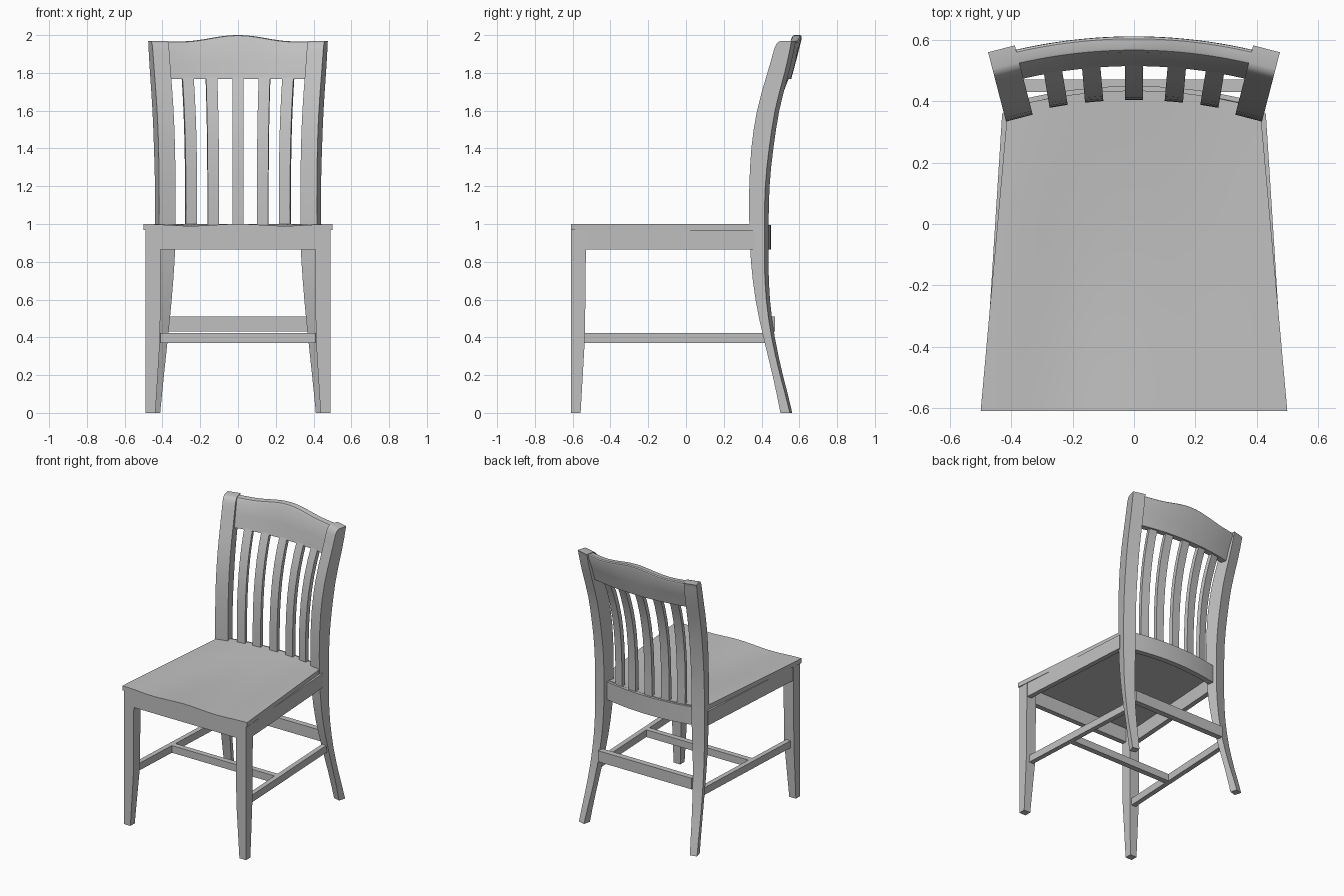
import bpy, bmesh, math

if "Cube" in bpy.data.objects:
    bpy.data.objects.remove(bpy.data.objects["Cube"])

wood = bpy.data.materials.new("plain grey")
wood.diffuse_color = (0.53, 0.53, 0.53, 1)
wood.use_nodes = True
wood.node_tree.nodes["Principled BSDF"].inputs["Base Color"].default_value = wood.diffuse_color

YC = -1.1  # centre of the arc that the whole chair back follows


def loft(name, rings):
    """Skin a list of equal-length closed rings and cap both ends."""
    bm = bmesh.new()
    vs = [[bm.verts.new(p) for p in ring] for ring in rings]
    n = len(vs[0])
    for a, b in zip(vs, vs[1:]):
        for i in range(n):
            j = (i + 1) % n
            bm.faces.new((a[i], a[j], b[j], b[i]))
    bm.faces.new(vs[0])
    bm.faces.new(vs[-1])
    bmesh.ops.recalc_face_normals(bm, faces=bm.faces)
    me = bpy.data.meshes.new(name)
    bm.to_mesh(me)
    bm.free()
    me.materials.append(wood)
    ob = bpy.data.objects.new(name, me)
    bpy.context.collection.objects.link(ob)
    bpy.ops.object.select_all(action='DESELECT')
    ob.select_set(True)
    bpy.context.view_layer.objects.active = ob
    bpy.ops.object.shade_smooth_by_angle(angle=math.radians(30))
    return ob


def rect(x0, x1, y0, y1, z):
    return [(x0, y0, z), (x1, y0, z), (x1, y1, z), (x0, y1, z)]


def box(name, x0, x1, y0, y1, z0, z1):
    return loft(name, [rect(x0, x1, y0, y1, z0), rect(x0, x1, y0, y1, z1)])


def polar(r, t, deg, z):
    """Point at radius r and sideways offset t on the back arc."""
    a = math.radians(deg)
    return (r * math.sin(a) + t * math.cos(a),
            YC + r * math.cos(a) - t * math.sin(a), z)


def mirrored(points, s):
    return [(s * x, y, z) for x, y, z in points]


def arc_part(name, half_angle, section, steps=24):
    """Sweep a (y, z) section along the back arc; section depends on x."""
    rings = []
    for i in range(steps + 1):
        deg = half_angle * (2 * i / steps - 1)
        x = 1.6 * math.sin(math.radians(deg))
        rings.append([polar(y - YC, 0, deg, z) for y, z in section(x)])
    return loft(name, rings)


# seat: tapered slab with a shallow dished top
N = 24
rings = []
for k in range(N + 1):
    v = k / N
    top, bottom = [], []
    for i in range(N + 1):
        u = 2 * i / N - 1
        end = YC + math.sqrt((0.435 - YC) ** 2 - (0.41 * u) ** 2)
        y = -0.61 + (end + 0.61) * v
        x = u * (0.5 - 0.085 * (y + 0.61) / 0.95)
        dip = 0.01 * (1 - v) * math.sin(math.pi * u) ** 2
        dip += 0.018 * math.sin(math.pi * v) * (1 - u * u) ** 2
        top.append((x, y, 1 - dip))
        bottom.append((x, y, 0.967))
    rings.append(top + bottom[::-1])
loft("seat", rings)

# aprons under the seat
box("front_apron", -0.43, 0.43, -0.607, -0.57, 0.865, 0.968)
arc_part("back_apron", 13.5,
         lambda x: [(0.41, 0.865), (0.45, 0.865), (0.45, 0.995), (0.41, 0.995)])

# back posts: side profile as (height, front y, back y) of the outer corner
POST = [(0, .50, .55), (.1, .48, .525), (.2, .458, .498), (.3, .434, .474),
        (.4, .410, .453), (.5, .387, .437), (.6, .368, .425), (.7, .354, .418),
        (.8, .344, .415), (.9, .338, .415), (1.0, .335, .415), (1.1, .334, .416),
        (1.2, .335, .42), (1.3, .339, .428), (1.4, .346, .44), (1.5, .358, .454),
        (1.6, .376, .471), (1.7, .401, .495), (1.8, .431, .522), (1.88, .454, .541),
        (1.93, .468, .551), (1.952, .478, .555), (1.965, .49, .558), (1.97, .505, .56)]
ANG = 14.5
ca, sa = math.cos(math.radians(ANG)), math.sin(math.radians(ANG))

for s, side in ((1, "right"), (-1, "left")):
    rings = []
    for z, yf, yb in POST:
        t1 = 0.045
        t0 = t1 - (0.05 + 0.04 * min(1, z / 0.87))
        rf, rb = [(y - YC + t1 * sa) / ca for y in (yf, yb)]
        ring = [polar(rf, t0, ANG, z), polar(rf, t1, ANG, z),
                polar(rb, t1, ANG, z), polar(rb, t0, ANG, z)]
        rings.append(mirrored(ring, s))
    loft(side + "_back_post", rings)

    # front leg, tapered on the inner sides
    legs = [rect(.437, .49, -.608, -.558, 0), rect(.412, .49, -.608, -.535, .4),
            rect(.41, .49, -.608, -.53, .865), rect(.41, .49, -.608, -.53, .968)]
    loft(side + "_front_leg", [mirrored(r, s) for r in legs])

    # side apron and side stretcher run from front leg to back post
    for part, xf, xb, w, yf, yb, z0, z1 in (
            ("apron", .487, .430, .035, -.54, .36, .865, .968),
            ("stretcher", .465, .418, .035, -.56, .43, .37, .422)):
        ends = [[(x - w, y, z0), (x, y, z0), (x, y, z1), (x - w, y, z1)]
                for x, y in ((xf, yf), (xb, yb))]
        loft(side + "_side_" + part, [mirrored(r, s) for r in ends])

# cross stretcher of the H and the rear stretcher
box("cross_stretcher", -.425, .425, -.17, -.13, .37, .422)
box("rear_stretcher", -.375, .375, .43, .472, .43, .51)


# crest rail with a raised centre
def crest(x):
    zt = 1.967
    if abs(x) < 0.28:
        zt += 0.0165 * (1 + math.cos(math.pi * x / 0.28))
    return [(.515, 1.768), (.535, 1.86), (.559, zt - .015), (.567, zt - .003),
            (.575, zt), (.604, zt), (.611, zt - .006), (.612, zt - .02),
            (.582, 1.86), (.557, 1.768)]


arc_part("crest_rail", 13.3, crest, 40)

# five curved slats
SLAT = [(.97, .405), (1.1, .404), (1.2, .406), (1.3, .411), (1.4, .42),
        (1.5, .435), (1.6, .457), (1.7, .487), (1.79, .522)]
for n, deg in enumerate((-9.4, -4.95, 0, 4.95, 9.4), 1):
    rings = []
    for z, y in SLAT:
        r = y - YC
        rings.append([polar(r, -.03, deg, z), polar(r, .03, deg, z),
                      polar(r + .03, .03, deg, z), polar(r + .03, -.03, deg, z)])
    loft("back_slat_%d" % n, rings)
